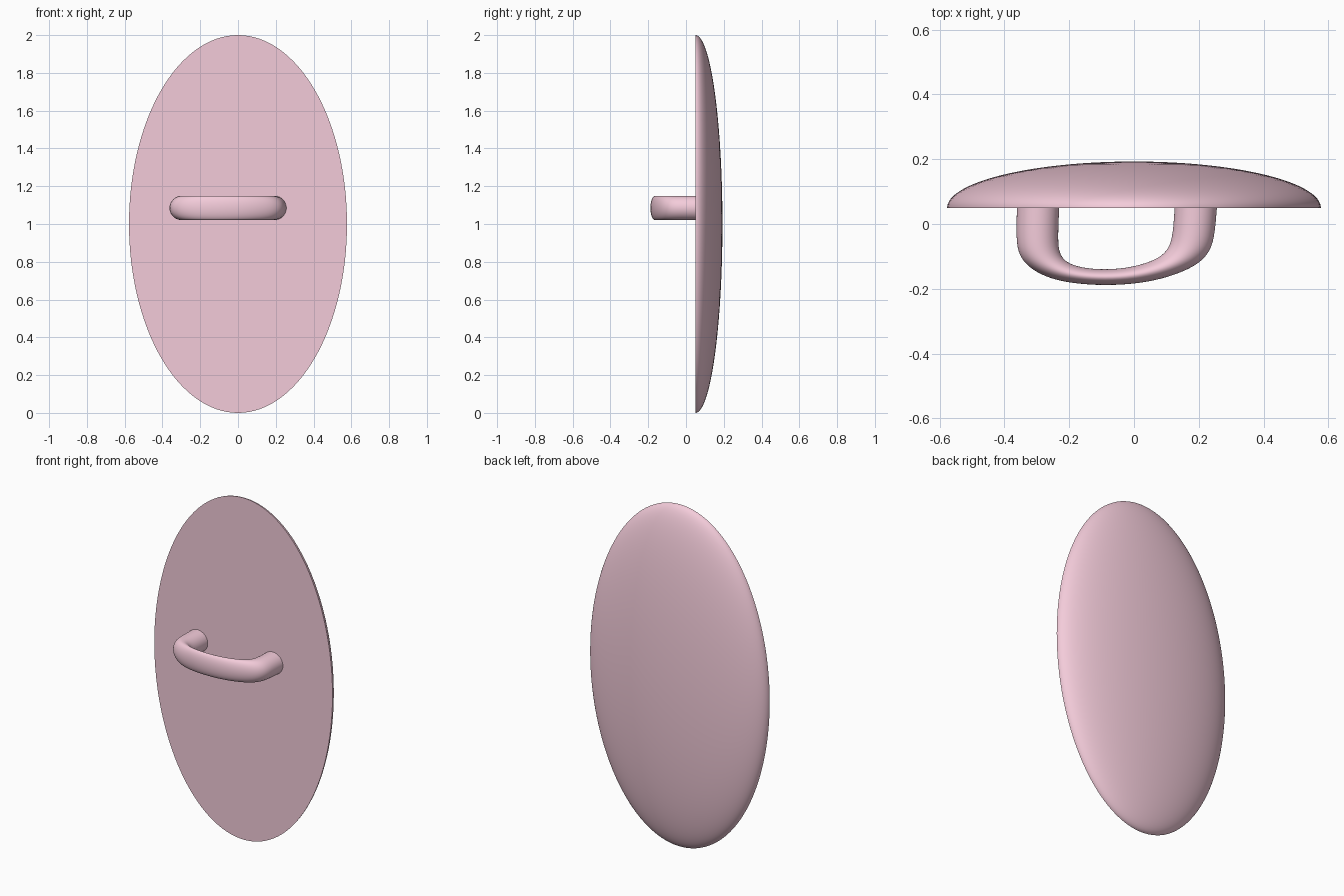
import bpy, bmesh, math
from mathutils import Matrix

if "Cube" in bpy.data.objects:
    bpy.data.objects.remove(bpy.data.objects["Cube"])

pink = bpy.data.materials.new("pink")
pink.diffuse_color = (0.90, 0.60, 0.70, 1)
pink.use_nodes = True
pink.node_tree.nodes["Principled BSDF"].inputs["Base Color"].default_value = pink.diffuse_color


def add_object(name, bm):
    bmesh.ops.recalc_face_normals(bm, faces=bm.faces)
    mesh = bpy.data.meshes.new(name)
    bm.to_mesh(mesh)
    bm.free()
    ob = bpy.data.objects.new(name, mesh)
    bpy.context.collection.objects.link(ob)
    mesh.materials.append(pink)
    bpy.ops.object.select_all(action='DESELECT')
    ob.select_set(True)
    bpy.context.view_layer.objects.active = ob
    bpy.ops.object.shade_smooth_by_angle(angle=math.radians(40))
    return ob


# Shield body: half an ellipsoid, domed to the back and flat at the front
bm = bmesh.new()
bmesh.ops.create_uvsphere(bm, u_segments=128, v_segments=64, radius=1,
                          matrix=Matrix.Rotation(math.pi / 2, 4, 'X'))
bmesh.ops.bisect_plane(bm, geom=bm.verts[:] + bm.edges[:] + bm.faces[:], dist=1e-4,
                       plane_co=(0, 0, 0), plane_no=(0, 1, 0), clear_inner=True)
bmesh.ops.holes_fill(bm, edges=[e for e in bm.edges if e.is_boundary], sides=0)
bmesh.ops.scale(bm, vec=(0.577, 0.143, 1), verts=bm.verts)
bmesh.ops.translate(bm, vec=(0, 0.05, 1), verts=bm.verts)
add_object("shield_body", bm)

# Handle: elliptical sections lofted between an outer and an inner outline (x, y)
outer = [(-.362, .055), (-.365, -.05), (-.356, -.095), (-.33, -.131), (-.275, -.164),
         (-.2, -.183), (-.09, -.191), (.02, -.184), (.11, -.164), (.19, -.131),
         (.229, -.095), (.249, -.05), (.257, .055)]
inner = [(-.23, .055), (-.235, -.05), (-.23, -.09), (-.213, -.115), (-.18, -.13),
         (-.136, -.138), (-.09, -.14), (-.028, -.137), (.035, -.122), (.08, -.103),
         (.108, -.075), (.12, -.03), (.125, .055)]
SIDES, HALF_HEIGHT, HANDLE_Z = 24, 0.065, 1.085
bm = bmesh.new()
rings = []
for (ox, oy), (ix, iy) in zip(outer, inner):
    ring = []
    for k in range(SIDES):
        a = 2 * math.pi * k / SIDES
        t = 0.5 + 0.5 * math.cos(a)
        ring.append(bm.verts.new((ix + (ox - ix) * t, iy + (oy - iy) * t,
                                  HANDLE_Z + HALF_HEIGHT * math.sin(a))))
    rings.append(ring)
for r, s in zip(rings, rings[1:]):
    for k in range(SIDES):
        n = (k + 1) % SIDES
        bm.faces.new((r[k], r[n], s[n], s[k]))
handle = add_object("handle", bm)
sub = handle.modifiers.new("smooth", 'SUBSURF')
sub.levels = sub.render_levels = 2
# Keep the subdivision ahead of any smoothing modifier
handle.modifiers.move(len(handle.modifiers) - 1, 0)
